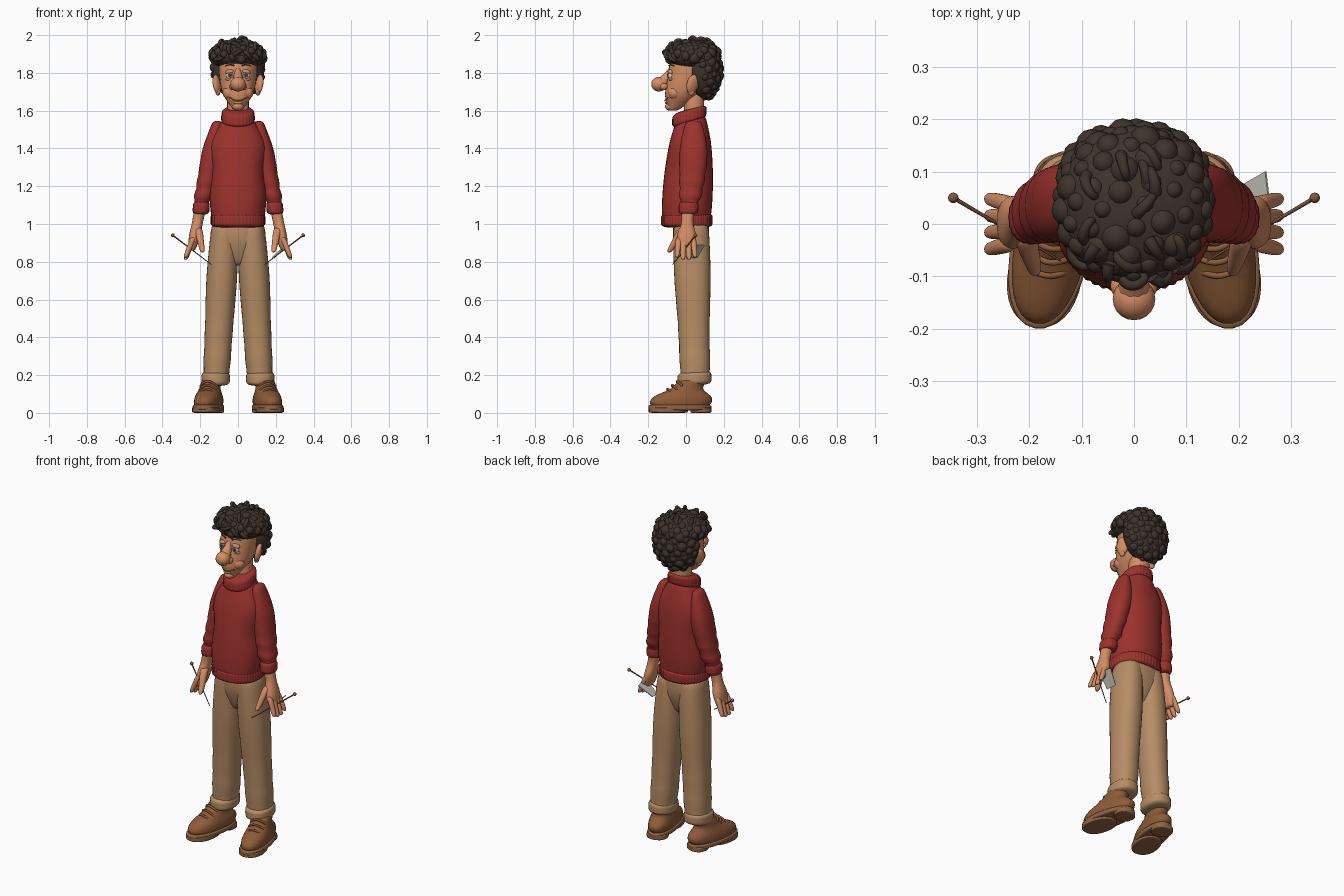
import bpy, bmesh, math, random
from mathutils import Vector, Matrix, Euler

random.seed(4)
if "Cube" in bpy.data.objects:
    bpy.data.objects.remove(bpy.data.objects["Cube"])
parts = []


def material(name, *rgb):
    m = bpy.data.materials.new(name)
    m.use_nodes = True
    m.diffuse_color = (*rgb, 1)
    m.node_tree.nodes["Principled BSDF"].inputs["Base Color"].default_value = (*rgb, 1)
    return m


SKIN = material("skin", .66, .27, .13)
WOOL = material("red wool", .33, .032, .026)
CLOTH = material("khaki cloth", .47, .265, .13)
LEATHER = material("brown leather", .27, .105, .04)
SOLE = material("sole", .29, .13, .055)
HAIR = material("dark hair", .05, .034, .026)
WOOD = material("needle wood", .22, .1, .05)
PAPER = material("pale paper", .62, .6, .55)
WHITE = material("eye white", .7, .68, .63)
IRIS = material("blue iris", .08, .17, .2)


def add_object(name, data, mat):
    data.materials.append(mat)
    ob = bpy.data.objects.new(name, data)
    bpy.context.collection.objects.link(ob)
    parts.append(ob)
    return ob


def finish(bm, name, mat):
    bmesh.ops.remove_doubles(bm, verts=bm.verts, dist=.00001)
    bmesh.ops.recalc_face_normals(bm, faces=bm.faces)
    mesh = bpy.data.meshes.new(name)
    bm.to_mesh(mesh)
    bm.free()
    return add_object(name, mesh, mat)


def sample(values, t):
    """Smooth curve through evenly spaced values."""
    last = len(values) - 1
    i = min(int(t * last), max(last - 1, 0))
    f = t * last - i
    before, start, end, after = [values[min(max(k, 0), last)] for k in range(i - 1, i + 3)]
    slope_in, slope_out = (end - before) / 2, (after - start) / 2
    rise = end - start
    return start + f * (slope_in + f * (3 * rise - 2 * slope_in - slope_out
                                        + f * (slope_in + slope_out - 2 * rise)))


def loft(name, mat, low, high, widths, depths, bow=(0, 0, 0), blunt=8, ribs=0, tilt=0, folds=0):
    """Level rounded-square rings from low to high, closed by domed ends."""
    low, high, bow = Vector(low), Vector(high), Vector(bow)
    sides, steps = ribs * 4 or 32, 28
    bm, rings = bmesh.new(), []
    for i in range(steps + 1):
        t = (1 - math.cos(math.pi * i / steps)) / 2
        centre = low.lerp(high, t) + bow * math.sin(math.pi * t)
        dome = max(0, 1 - abs(2 * t - 1) ** blunt) ** (1 / blunt)
        dome *= 1 + folds * math.cos(40 * t) * (1 - t) ** 3
        ring = []
        for k in range(sides):
            angle = math.tau * k / sides
            c, s = math.cos(angle), math.sin(angle)
            grow = dome * (1 + .014 * math.cos(ribs * angle) * bool(ribs))
            x = math.copysign(abs(c) ** .9, c) * sample(widths, t) * grow
            y = math.copysign(abs(s) ** .9, s) * sample(depths, t) * grow
            ring.append(bm.verts.new(centre + Vector((x, y, tilt * y))))
        rings.append(ring)
    for lower, upper in zip(rings, rings[1:]):
        for k in range(sides):
            bm.faces.new((lower[k - 1], lower[k], upper[k], upper[k - 1]))
    return finish(bm, name, mat)


def tube(name, mat, points, start, end):
    """Round tapered tube along a smooth path."""
    curve = bpy.data.curves.new(name, 'CURVE')
    curve.dimensions = '3D'
    curve.bevel_depth = 1
    curve.bevel_resolution = 3
    curve.resolution_u = 4
    curve.use_fill_caps = True
    spline = curve.splines.new('NURBS')
    spline.points.add(len(points) - 1)
    for i, (point, position) in enumerate(zip(spline.points, points)):
        point.co = (*position, 1)
        point.radius = start + (end - start) * i / (len(points) - 1)
    spline.use_endpoint_u = True
    spline.order_u = min(3, len(points))
    return add_object(name, curve, mat)


def add_ball(bm, centre, radii, turn=(0, 0, 0), detail=20):
    matrix = Matrix.LocRotScale(Vector(centre), Euler(turn), Vector(radii))
    bmesh.ops.create_uvsphere(bm, u_segments=detail, v_segments=detail * 2 // 3, radius=1, matrix=matrix)


def ball(name, mat, centre, radii, turn=(0, 0, 0)):
    bm = bmesh.new()
    add_ball(bm, centre, radii, turn)
    return finish(bm, name, mat)


# sweater body, ribbed hem and rolled collar
loft("sweater_body", WOOL, (0, 0, 1), (0, .03, 1.57), [.14, .15, .14, .15, .08],
     [.13, .133, .127, .11, .08], blunt=12)
loft("sweater_hem", WOOL, (0, .004, .98), (0, .005, 1.06), [.143], [.135], blunt=5, ribs=48)
loft("sweater_collar", WOOL, (0, .015, 1.53), (0, .02, 1.61), [.09, .085], [.09], blunt=4, ribs=28, tilt=.28)

# trouser seat
loft("trouser_seat", CLOTH, (0, .027, .78), (0, .027, 1.03), [.06, .14, .138], [.06, .092, .096], blunt=5)

for side, s in (("left", 1), ("right", -1)):
    def at(x, y, z):
        return Vector((s * x, y, z))

    # sleeve with sloping shoulder, bunched folds and a ribbed cuff
    loft("sleeve_" + side, WOOL, at(.2, .015, 1.08), at(.11, .04, 1.545), [.045, .052, .056, .03],
         [.052, .067, .073, .05], bow=at(-.008, .01, 0), blunt=6, folds=.14)
    loft("sleeve_cuff_" + side, WOOL, at(.197, .012, 1.05), at(.193, .015, 1.12), [.044], [.052],
         blunt=4, ribs=20)

    # hand, fingers and thumb
    loft("hand_" + side, SKIN, at(.245, 0, .86), at(.2, .01, 1.08), [.02, .03, .029, .031],
         [.045, .05, .032, .034])
    for finger in range(4):
        spread = (finger - 1.5) * .025
        curl_up = .012 * abs(finger - 1.5)
        loft(f"finger_{finger + 1}_{side}", SKIN, at(.278, spread * 1.3, .805 + curl_up), at(.236, spread, .93),
             [.013, .016], [.013, .016], blunt=4)
    loft("thumb_" + side, SKIN, at(.188, -.09, .85), at(.21, -.015, .98), [.014, .022], [.016, .026], blunt=4)

    # knitting needle
    bead = at(.345, .05, .94)
    tube("needle_" + side, WOOD, [at(.14, -.07, .785), bead], .002, .004)
    ball("needle_bead_" + side, WOOD, bead, [.01] * 3)

    # trouser leg with turned-up cuff
    loft("trouser_leg_" + side, CLOTH, at(.117, .05, .16), at(.07, .026, 1), [.07, .074, .081, .072],
         [.08, .083, .096, .096], blunt=12, folds=.03)
    loft("trouser_cuff_" + side, CLOTH, at(.118, .045, .145), at(.118, .045, .22), [.075], [.09],
         blunt=4, tilt=.06)

    # shoe pieces are built straight, then turned outward together
    shoe = [loft("shoe_upper_" + side, LEATHER, (0, -.083, .03), (0, 0, .18), [.071, .068, .054, .05],
                 [.164, .16, .085, .07], bow=(0, -.018, 0)),
            loft("shoe_welt_" + side, SOLE, (0, -.083, .012), (0, -.083, .045), [.076], [.17], blunt=5),
            loft("shoe_forefoot_" + side, SOLE, (0, -.146, 0), (0, -.146, .03), [.071], [.104]),
            loft("shoe_heel_" + side, SOLE, (0, .03, 0), (0, .03, .03), [.06], [.055]),
            tube("shoe_tongue_" + side, LEATHER, [(0, -.14, .09), (0, -.11, .12), (0, -.07, .15)], .02, .026)]
    for lace in range(3):
        y, z = lace * .026 - .15, lace * .02 + .102
        across = [(x * .022, y + .02 * (abs(x) - 1), z + .025 * (2 - abs(x))) for x in (-2, -1, 1, 2)]
        shoe.append(tube(f"shoe_lace_{lace + 1}_{side}", LEATHER, across, .006, .006))
    for piece in shoe:
        piece.location = at(.14, .049, 0)
        piece.rotation_euler.z = s * .2

    # ear
    ball("ear_" + side, SKIN, at(.112, .035, 1.74), (.018, .034, .052), (-.15, s * .2, s * .45))
    ball("ear_lobe_" + side, SKIN, at(.106, .027, 1.7), (.013, .018, .02))

    # eye with heavy lids and brow
    eye = at(.042, -.081, 1.788)
    ball("eye_" + side, WHITE, eye, (.021, .015, .024))
    ball("iris_" + side, IRIS, eye + at(0, -.013, 0), (.01, .004, .012))
    ball("pupil_" + side, HAIR, eye + at(0, -.016, 0), (.005, .002, .007))
    ball("upper_lid_" + side, SKIN, eye + at(0, .001, .018), (.025, .017, .013), (0, s * .2, 0))
    ball("lower_lid_" + side, SKIN, eye + at(0, .003, -.021), (.025, .014, .01))
    tube("brow_" + side, HAIR, [eye + at(-.022, -.008, .05), eye + at(0, -.002, .062), eye + at(.026, .018, .048)],
         .004, .002)

    # cheek and nostril
    ball("cheek_" + side, SKIN, at(.045, -.06, 1.695), (.036, .036, .036))
    ball("nostril_" + side, SKIN, at(.028, -.118, 1.727), (.017, .022, .018))

# neck, head, nose, mouth and chin
loft("neck", SKIN, (0, .04, 1.54), (0, .045, 1.7), [.057], [.053])
loft("head", SKIN, (0, -.07, 1.6), (0, .04, 1.95), [.034, .08, .098, .1, .06], [.04, .095, .12, .12, .07],
     bow=(0, .037, 0), blunt=5)
tube("nose_bridge", SKIN, [(0, -.08, 1.82), (0, -.095, 1.78), (0, -.13, 1.745)], .014, .034)
ball("nose_tip", SKIN, (0, -.143, 1.74), (.041, .041, .039))
smile = [(x * .015, -.112 + .002 * x * x, 1.652 + .002 * x * x) for x in range(-3, 4)]
tube("mouth", LEATHER, smile, .003, .003)
ball("lower_lip", SKIN, (0, -.1, 1.642), (.026, .012, .008))
ball("chin", SKIN, (0, -.084, 1.622), (.03, .027, .022))

# curly hair: two masses, soft clumps sunk into them, looped curls on top
masses = [(Vector((0, .095, 1.81)), Vector((.138, .095, .15))),
          (Vector((0, .038, 1.892)), Vector((.146, .143, .082)))]
base, clumps, curls, count = bmesh.new(), bmesh.new(), 0, 90
for centre, radii in masses:
    add_ball(base, centre, radii, detail=32)
    for i in range(count):
        height = 1 - (2 * i + 1) / count
        angle = i * math.pi * (3 - math.sqrt(5))
        ring = math.sqrt(1 - height * height)
        normal = Vector((ring * math.cos(angle), ring * math.sin(angle), height))
        spot = centre + normal * radii
        if spot.z < 1.865 and spot.y < .085:
            continue
        size = random.uniform(.018, .032)
        add_ball(clumps, spot - normal * size * .55, [size] * 3, detail=12)
        if spot.z > 1.94 and i % 3 == 0 or spot.y < -.04 and i % 2 == 0:
            curls += 1
            along = normal.cross(Vector((random.uniform(-1, 1), random.uniform(-1, 1), .4))).normalized()
            loop = [spot + along * .024 * math.cos(step * .8) + normal * .016 * math.sin(step * .8)
                    for step in range(6)]
            tube(f"hair_curl_{curls}", HAIR, loop, .012, .007)
finish(base, "hair_mass", HAIR)
finish(clumps, "hair_clumps", HAIR)

# slip of paper held in the left hand
bm = bmesh.new()
bm.faces.new([bm.verts.new(corner) for corner in
              ((.19, 0, .82), (.26, .015, .895), (.25, .1, .89), (.18, .06, .825))])
slip = finish(bm, "paper_slip", PAPER)
slip.modifiers.new("thickness", 'SOLIDIFY').thickness = .004

# turn every part into a mesh, smooth with crisp creases
bpy.ops.object.select_all(action='DESELECT')
for part in parts:
    part.select_set(True)
bpy.context.view_layer.objects.active = parts[0]
bpy.ops.object.convert(target='MESH')
bpy.ops.object.shade_smooth_by_angle(angle=math.radians(55))
